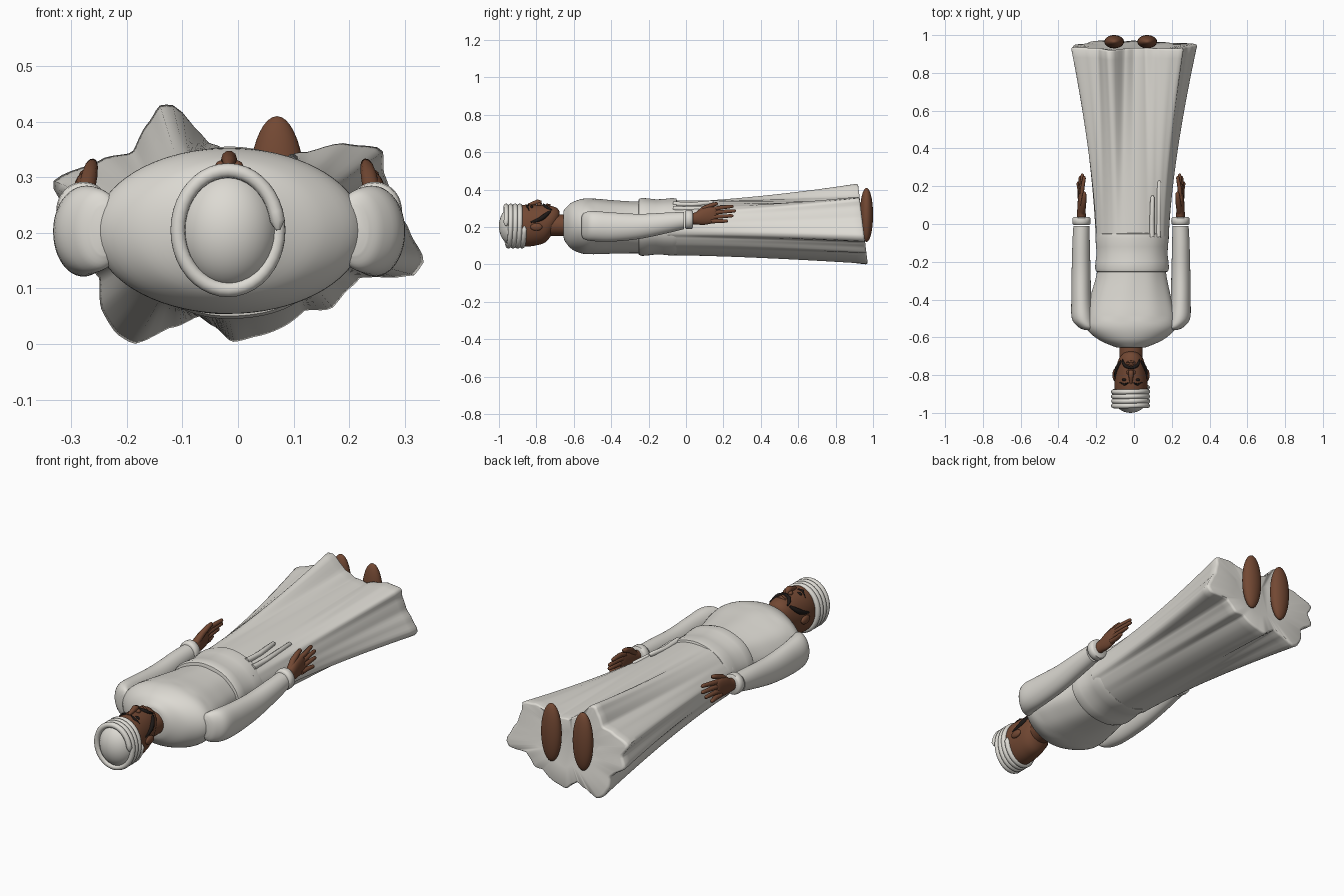
import bpy, bmesh, math
from mathutils import Vector

if "Cube" in bpy.data.objects:
    bpy.data.objects.remove(bpy.data.objects["Cube"])

CX = -0.016  # body centre line


def material(name, rgb):
    m = bpy.data.materials.new(name)
    m.diffuse_color = (*rgb, 1)
    m.use_nodes = True
    m.node_tree.nodes["Principled BSDF"].inputs["Base Color"].default_value = m.diffuse_color
    return m


CLOTH = material("off_white_cloth", (0.72, 0.70, 0.65))
SKIN = material("brown_skin", (0.17, 0.065, 0.033))
DARK = material("black_hair", (0.012, 0.009, 0.008))


def loft(name, rings, mat):
    """Skin a list of closed point rings and cap both ends."""
    bm = bmesh.new()
    vs = [[bm.verts.new(p) for p in ring] for ring in rings]
    n = len(vs[0])
    for a, b in zip(vs, vs[1:]):
        for i in range(n):
            j = (i + 1) % n
            bm.faces.new((a[i], a[j], b[j], b[i]))
    bm.faces.new(vs[0])
    bm.faces.new(vs[-1])
    bmesh.ops.recalc_face_normals(bm, faces=bm.faces)
    me = bpy.data.meshes.new(name)
    bm.to_mesh(me)
    bm.free()
    ob = bpy.data.objects.new(name, me)
    bpy.context.collection.objects.link(ob)
    me.materials.append(mat)
    bpy.ops.object.select_all(action='DESELECT')
    ob.select_set(True)
    bpy.context.view_layer.objects.active = ob
    bpy.ops.object.shade_smooth_by_angle(angle=math.radians(50))
    return ob


def oval(y, x, z, rx, rz, n=48, fold=0.0):
    ring = []
    for i in range(n):
        a = 2 * math.pi * i / n
        f = 1 + fold * math.sin(9 * a + 4 * y)
        ring.append((x + rx * f * math.cos(a), y, z + rz * f * math.sin(a)))
    return ring


def smooth_keys(keys, steps=5):
    """Catmull-Rom through (y, x, z, rx, rz) keys."""
    out = []
    k = [keys[0]] + keys + [keys[-1]]
    for i in range(1, len(k) - 2):
        for s in range(steps):
            t = s / steps
            out.append([0.5 * (2 * b + (c - a) * t + (2 * a - 5 * b + 4 * c - d) * t * t
                               + (3 * b - a - 3 * c + d) * t ** 3)
                        for a, b, c, d in zip(k[i - 1], k[i], k[i + 1], k[i + 2])])
    return out + [list(keys[-1])]


def tube(name, pts, radii, mat, kind='POLY'):
    cu = bpy.data.curves.new(name, 'CURVE')
    cu.dimensions = '3D'
    cu.bevel_depth = 1.0
    cu.bevel_resolution = 3
    cu.use_fill_caps = True
    sp = cu.splines.new(kind)
    sp.points.add(len(pts) - 1)
    for p, co, r in zip(sp.points, pts, radii):
        p.co = (*co, 1)
        p.radius = r
    sp.use_smooth = True
    if kind == 'NURBS':
        sp.use_endpoint_u = True
        sp.order_u = 3
    cu.materials.append(mat)
    ob = bpy.data.objects.new(name, cu)
    bpy.context.collection.objects.link(ob)
    return ob


def ball(name, loc, size, mat):
    bpy.ops.mesh.primitive_uv_sphere_add(segments=32, ring_count=20, location=loc)
    ob = bpy.context.object
    ob.name = name
    ob.scale = size
    ob.data.materials.append(mat)
    bpy.ops.object.shade_smooth()
    return ob


# Robe skirt: oval waist blending into a folded hem outline (x, z)
HEM = [(-.335, .29), (-.25, .33), (-.19, .345), (-.16, .40), (-.14, .43), (-.11, .43),
       (-.085, .395), (-.05, .36), (0, .335), (.06, .325), (.12, .345), (.2, .36), (.26, .35),
       (.262, .31), (.28, .25), (.31, .2), (.335, .15), (.32, .125), (.22, .12), (.19, .09),
       (.17, .065), (.12, .06), (.08, .03), (.03, .013), (-.01, .004), (-.04, .03), (-.07, .05),
       (-.12, .03), (-.19, 0), (-.22, .02), (-.245, .06), (-.25, .12), (-.27, .14),
       (-.325, .18), (-.305, .235)]
polar = sorted((math.atan2(z - .2, x) % (2 * math.pi), math.hypot(x, z - .2)) for x, z in HEM)
polar = [(polar[-1][0] - 2 * math.pi, polar[-1][1])] + polar + [(polar[0][0] + 2 * math.pi, polar[0][1])]


def hem_radius(a):
    for (a0, r0), (a1, r1) in zip(polar, polar[1:]):
        if a0 <= a <= a1:
            t = (a - a0) / max(a1 - a0, 1e-6)
            t = 0.5 * t + 0.5 * t * t * (3 - 2 * t)
            return r0 + (r1 - r0) * t
    return polar[0][1]


def skirt_ring(t, inset=1.0, dy=0.0, n=160):
    w = 0.06 + 0.94 * t ** 1.5
    ring = []
    for i in range(n):
        a = 2 * math.pi * i / n
        r = hem_radius(a)
        x = (1 - w) * (-.01 + .185 * math.cos(a)) + w * r * math.cos(a)
        z = (1 - w) * (.197 + .145 * math.sin(a)) + w * (.2 + r * math.sin(a))
        y = -.1 + t * (1.06 - .05 * z / .43) + dy
        ring.append((x * inset, y, .2 + (z - .2) * inset))
    return ring


loft("robe_skirt", [skirt_ring(i / 24) for i in range(25)]
     + [skirt_ring(1, .985, .008), skirt_ring(1, .95, .011), skirt_ring(1, .5, .0)], CLOTH)

# Robe upper body
torso = [(-.655, CX, .215, .07, .07), (-.645, CX, .21, .10, .09), (-.61, CX, .206, .175, .125),
         (-.55, CX, .204, .238, .147), (-.48, CX, .203, .236, .148), (-.38, CX, .2, .212, .142),
         (-.25, -.012, .197, .182, .138), (-.1, -.01, .197, .178, .138)]
loft("robe_torso", [oval(*k, n=72, fold=.008 if k[0] > -.5 else 0) for k in smooth_keys(torso)], CLOTH)

# Waist sash with a soft wrapped profile
sash = [(-.255, .175, .137), (-.252, .19, .15), (-.235, .196, .155), (-.2, .193, .152),
        (-.16, .188, .147), (-.12, .19, .149), (-.075, .194, .154), (-.052, .19, .151), (-.047, .175, .137)]
loft("waist_sash", [oval(y, -.01, .2, rx, rz, 64, .004) for y, rx, rz in sash], CLOTH)
for x, end in ((.095, .15), (.13, .23)):
    zs = .2 + .148 * math.sqrt(1 - ((x + .01) / .19) ** 2)
    tube("sash_tail", [(x, -.07, zs), (x, .03, zs - .004), (x + .003, end - .01, zs + .008), (x + .003, end, zs + .008)],
         [.014, .013, .011, .004], CLOTH)

# Arms, hands and feet on both sides
arm = [(-.56, -.24, .205, .025, .045), (-.545, -.25, .205, .045, .07), (-.5, -.272, .205, .057, .08),
       (-.4, -.279, .2, .053, .078), (-.25, -.28, .203, .05, .067), (-.1, -.28, .222, .046, .055),
       (-.01, -.278, .235, .043, .046)]
cuff = [(-.005, .04, .043), (0, .047, .05), (.016, .049, .052), (.032, .047, .05), (.037, .04, .042)]
palm = [(.02, -.278, .243, .025, .03), (.05, -.278, .246, .023, .032), (.09, -.279, .255, .021, .044),
        (.13, -.28, .262, .017, .045), (.155, -.281, .264, .012, .04), (.165, -.281, .264, .005, .03)]
for s, side in ((1, "left"), (-1, "right")):
    def mx(x):
        return CX + s * (x - CX)
    loft(side + "_sleeve", [oval(k[0], mx(k[1]), *k[2:]) for k in smooth_keys(arm)], CLOTH)
    loft(side + "_cuff", [oval(y, mx(-.278), .24, rx, rz) for y, rx, rz in cuff], CLOTH)
    loft(side + "_palm", [oval(k[0], mx(k[1]), *k[2:], n=24) for k in smooth_keys(palm, 3)], SKIN)
    for z0, z1, end in ((.231, .232, .225), (.252, .26, .255), (.274, .286, .268), (.295, .31, .255)):
        x0, x1 = mx(-.281 + (z0 - .265) * .2), mx(-.282 + (z1 - .265) * .4)
        tube(side + "_finger", [(x0, .135, z0), (x0, .18, (z0 + z1) / 2), (x1, end - .012, z1),
                                (x1, end - .004, z1), (x1, end, z1)], [.012, .0115, .009, .007, .002], SKIN)
    tube(side + "_thumb", [(mx(-.275), .06, .265), (mx(-.268), .10, .30), (mx(-.264), .14, .318),
                           (mx(-.262), .165, .325), (mx(-.262), .172, .326)], [.016, .015, .012, .009, .002], SKIN)
for x in (-.105, .07):
    ball("foot", (x, .965, .265), (.052, .035, .145), SKIN)

# Neck and head
loft("neck", [oval(y, CX, .21, .062, .058) for y in (-.76, -.7, -.63)], SKIN)
head = [(-.676, CX, .262, .015, .018), (-.685, CX, .255, .04, .042), (-.71, CX, .24, .062, .07),
        (-.75, CX, .218, .076, .098), (-.8, CX, .21, .084, .108), (-.86, CX, .207, .087, .112),
        (-.93, CX, .206, .082, .105)]
keys = smooth_keys(head)
loft("head", [oval(*k) for k in keys], SKIN)


def face(x, y, lift=0.0):
    """Point on the face at offset x from the centre line."""
    k = min(keys, key=lambda q: abs(q[0] - y))
    return (CX + x, y, k[2] + k[4] * math.sqrt(max(0, 1 - (x / k[3]) ** 2)) + lift)


# Facial features
tube("nose", [face(0, -.845), face(0, -.82, .006), face(0, -.795, .016), face(0, -.782, .012), face(0, -.775)],
     [.006, .011, .014, .015, .006], SKIN)
for y in (-.742, -.73):
    tube("lip", [face(-.025, y), face(0, y, .003), face(.025, y)], [.002, .007, .002], SKIN)
for s in (-1, 1):
    ball("nostril", face(s * .014, -.785, .004), (.011, .012, .01), SKIN)
    ball("eye", face(s * .034, -.825, -.004), (.014, .008, .009), DARK)
    ball("ear", (CX + s * .086, -.80, .2), (.012, .032, .02), SKIN)
    tube("eyebrow", [face(s * .014, -.842, .001), face(s * .035, -.85, .002), face(s * .06, -.838)],
         [.003, .006, .002], DARK)
    tube("moustache", [face(0, -.762, .001), face(s * .025, -.757, .003), face(s * .042, -.738, .002),
                       face(s * .045, -.715)], [.007, .009, .008, .003], DARK, 'NURBS')
    tube("side_beard", [(CX + s * .083, -.83, .225), (CX + s * .08, -.79, .235), (CX + s * .068, -.75, .262),
                        (CX + s * .05, -.725, .285)], [.004, .011, .014, .006], DARK, 'NURBS')

# Head wrap: rounded crown plus one coiled roll
ball("wrap_crown", (CX - .002, -.92, .205), (.09, .08, .106), CLOTH)
coil = []
for i in range(4 * 40 + 1):
    a = 2 * math.pi * i / 40
    y = -.968 + .098 * i / 160
    coil.append((CX - .002 + .09 * math.cos(a), y + .006 * math.cos(a), .205 + .107 * math.sin(a)))
tube("wrap_coil", coil, [.004] + [.0135] * (len(coil) - 2) + [.004], CLOTH)
